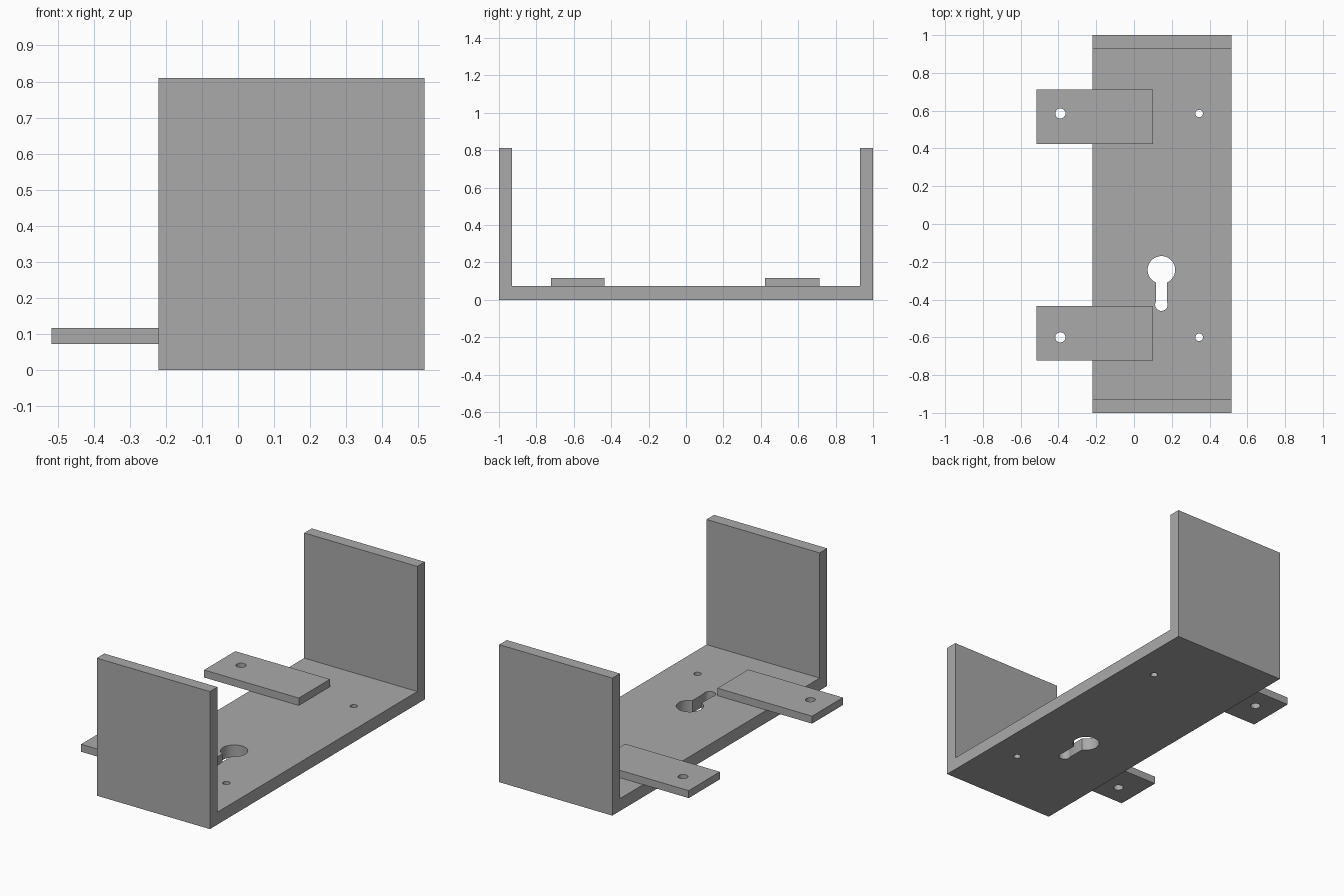
import bpy
import bmesh
from math import pi, sin, cos, asin

cube = bpy.data.objects.get("Cube")
if cube:
    bpy.data.objects.remove(cube, do_unlink=True)

# Single plain metal grey
grey = bpy.data.materials.new("metal grey")
grey.use_nodes = True
colour = (0.40, 0.40, 0.40, 1)
grey.diffuse_color = colour
grey.node_tree.nodes["Principled BSDF"].inputs["Base Color"].default_value = colour


def prism(name, points, depth, place):
    """Extrude a closed 2D profile; place maps (u, v, w) to x, y, z."""
    bm = bmesh.new()
    face = bm.faces.new([bm.verts.new(place(u, v, depth[0])) for u, v in points])
    moved = bmesh.ops.extrude_face_region(bm, geom=[face])["geom"]
    for vert in moved:
        if isinstance(vert, bmesh.types.BMVert):
            i = min(range(len(points)), key=lambda k: sum(
                (a - b) ** 2 for a, b in zip(vert.co, place(*points[k], depth[0]))))
            vert.co = place(*points[i], depth[1])
    bmesh.ops.recalc_face_normals(bm, faces=bm.faces)
    mesh = bpy.data.meshes.new(name)
    bm.to_mesh(mesh)
    bm.free()
    mesh.materials.append(grey)
    obj = bpy.data.objects.new(name, mesh)
    bpy.context.collection.objects.link(obj)
    return obj


def upright(u, v, w):
    return (u, v, w)


def sideways(u, v, w):
    return (w, u, v)


def arc(x, y, r, start, end, steps):
    return [(x + r * cos(start + (end - start) * i / steps),
             y + r * sin(start + (end - start) * i / steps)) for i in range(steps + 1)]


def circle(x, y, r, steps=32):
    return arc(x, y, r, 0, 2 * pi, steps)[:-1]


def cut(obj, outline):
    """Punch a vertical hole of the given outline through a plate."""
    cutter = prism("hole_cutter", outline, (-0.1, 0.3), upright)
    cutter.hide_render = True
    mod = obj.modifiers.new("hole", "BOOLEAN")
    mod.operation = "DIFFERENCE"
    mod.solver = "EXACT"
    mod.object = cutter
    bpy.context.view_layer.objects.active = obj
    bpy.ops.object.modifier_apply(modifier=mod.name)
    bpy.data.objects.remove(cutter, do_unlink=True)


def smooth(obj):
    bpy.ops.object.select_all(action="DESELECT")
    obj.select_set(True)
    bpy.context.view_layer.objects.active = obj
    bpy.ops.object.shade_smooth_by_angle()


# U-shaped bracket: base with a wall at each end
BASE, WALL, HEIGHT = 0.073, 0.07, 0.81
inner = 1 - WALL
bracket = prism("bracket", [
    (-1, 0), (1, 0), (1, HEIGHT), (inner, HEIGHT), (inner, BASE),
    (-inner, BASE), (-inner, HEIGHT), (-1, HEIGHT)], (-0.22, 0.517), sideways)

# Keyhole: round opening, narrow slot and a slightly wider round end
kx, ky, kr = 0.145, -0.243, 0.073
ey, er, half = -0.427, 0.033, 0.029
a, b = asin(half / kr), asin(half / er)
keyhole = arc(kx, ky, kr, -pi / 2 + a, 3 * pi / 2 - a, 40)
keyhole += arc(kx, ey, er, pi / 2 + b, 5 * pi / 2 - b, 24)
cut(bracket, keyhole)

# Two mounting tabs, each lined up with a screw hole in the base
for name, y0, y1, hole_y in (("back_tab", 0.423, 0.713, 0.585),
                             ("front_tab", -0.722, -0.435, -0.6)):
    tab = prism(name, [(-0.517, y0), (0.10, y0), (0.10, y1), (-0.517, y1)],
                (BASE, 0.117), upright)
    cut(tab, circle(-0.39, hole_y, 0.027))
    cut(bracket, circle(0.345, hole_y, 0.02))
    smooth(tab)
smooth(bracket)
